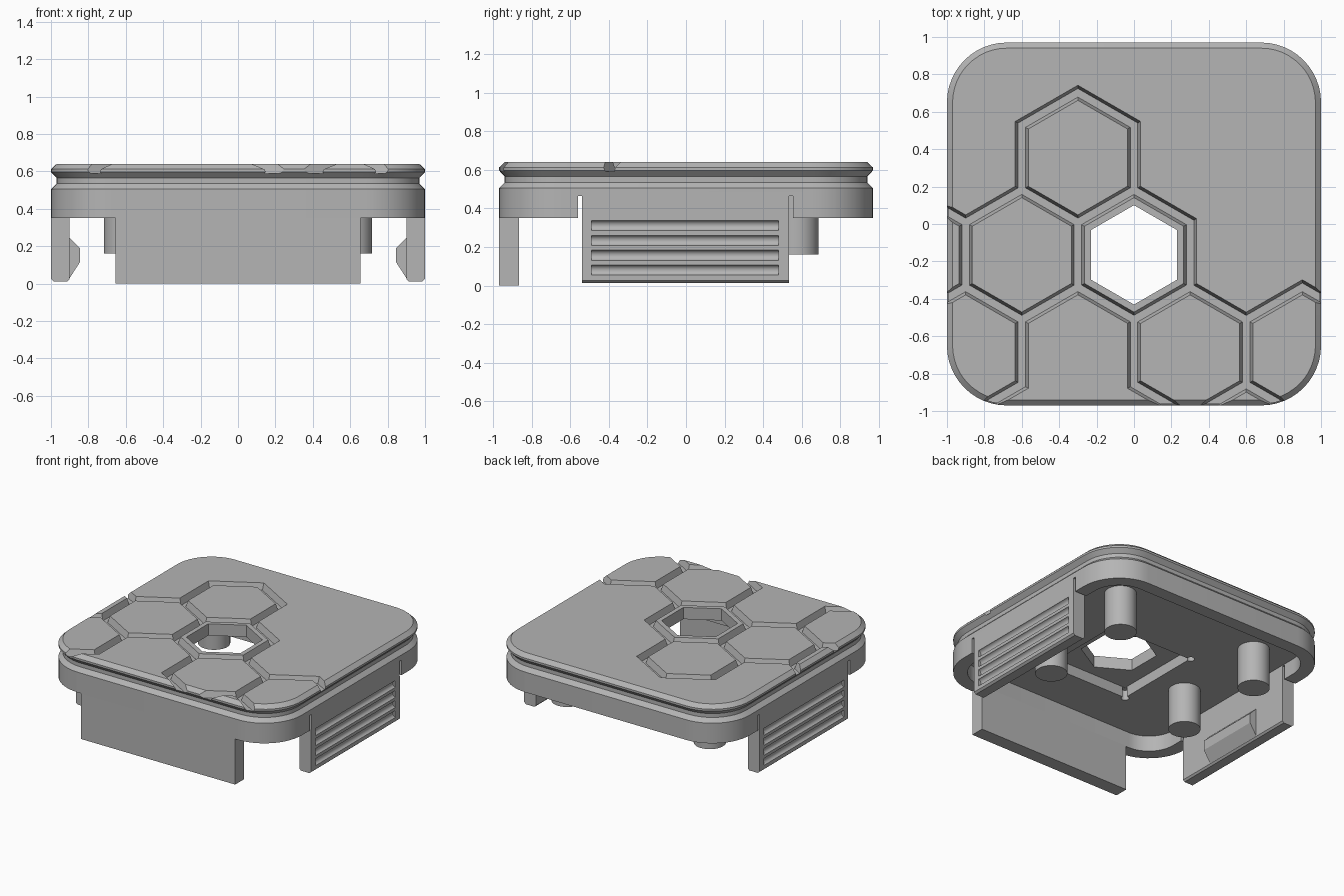
import bpy
import bmesh
from math import radians, cos, sin, pi

cube = bpy.data.objects.get("Cube")
if cube:
    bpy.data.objects.remove(cube, do_unlink=True)

grey = bpy.data.materials.new("plain grey")
grey.use_nodes = True
colour = (0.46, 0.46, 0.46, 1)
grey.diffuse_color = colour
grey.node_tree.nodes["Principled BSDF"].inputs["Base Color"].default_value = colour


def loft(name, loops):
    """Closed solid through equal-length loops of points, capped at both ends."""
    bm = bmesh.new()
    rings = [[bm.verts.new(p) for p in loop] for loop in loops]
    n = len(rings[0])
    for a, b in zip(rings, rings[1:]):
        for i in range(n):
            j = (i + 1) % n
            bm.faces.new((a[i], a[j], b[j], b[i]))
    bm.faces.new(rings[0][::-1])
    bm.faces.new(rings[-1])
    bmesh.ops.recalc_face_normals(bm, faces=bm.faces[:])
    mesh = bpy.data.meshes.new(name)
    bm.to_mesh(mesh)
    bm.free()
    mesh.materials.append(grey)
    obj = bpy.data.objects.new(name, mesh)
    bpy.context.collection.objects.link(obj)
    return obj


def box(name, x0, x1, y0, y1, z0, z1):
    corners = [(x0, y0), (x1, y0), (x1, y1), (x0, y1)]
    return loft(name, [[(x, y, z) for x, y in corners] for z in (z0, z1)])


def ring(cx, cy, z, radius, sides, turn=0.0):
    angles = [turn + 2 * pi * i / sides for i in range(sides)]
    return [(cx + radius * cos(a), cy + radius * sin(a), z) for a in angles]


def rod(name, cx, cy, z0, z1, radius, sides=40):
    return loft(name, [ring(cx, cy, z, radius, sides) for z in (z0, z1)])


def hexagon(name, cx, cy, z0, z1, a0, a1):
    """Hexagonal block with the given apothems at its bottom and top."""
    return loft(name, [ring(cx, cy, z, a / cos(pi / 6), 6, pi / 6)
                       for z, a in ((z0, a0), (z1, a1))])


def rounded(inset, z, radius=0.32, steps=12):
    points = []
    for k, (sx, sy) in enumerate([(1, 1), (-1, 1), (-1, -1), (1, -1)]):
        for i in range(steps + 1):
            a = pi / 2 * (k + i / steps)
            points.append((sx * (1 - radius) + (radius - inset) * cos(a),
                           sy * (0.97 - radius) + (radius - inset) * sin(a), z))
    return points


def combine(obj, tool, operation="DIFFERENCE", keep=False):
    mod = obj.modifiers.new("cut", "BOOLEAN")
    mod.operation = operation
    mod.solver = "EXACT"
    mod.object = tool
    bpy.context.view_layer.objects.active = obj
    bpy.ops.object.modifier_apply(modifier=mod.name)
    if not keep:
        bpy.data.objects.remove(tool, do_unlink=True)


parts = []
FLOOR, TOP, OVER = 0.59, 0.64, 0.66
HOLE_Y, ROW = -0.165, 0.52

# Lid: hollow skirt, waist groove and chamfered top edge
outline = [(0.1, 0.47), (0.1, 0.35), (0, 0.35), (0, 0.505), (0.03, 0.535),
           (0.03, 0.565), (0, 0.597), (0, 0.612), (0.03, TOP)]
lid = loft("lid", [rounded(i, z) for i, z in outline])
blank = loft("lid_blank", [rounded(i, z) for i, z in outline[2:]])
parts.append(lid)

# Honeycomb: sunken cells in the lid, each refilled by a smaller raised tile
cells = [(-0.3, 1), (0, 0), (-0.6, 0), (-1.2, 0),
         (-0.9, -1), (0.3, -1), (0.9, -1), (0.6, -2)]
for n, (x, row) in enumerate(cells):
    y = HOLE_Y + ROW * row
    combine(lid, hexagon("cell_cutter", x, y, FLOOR, OVER, 0.320, 0.341))
    tile = hexagon("hex_tile_%d" % (n + 1), x, y, FLOOR, OVER, 0.280, 0.259)
    combine(tile, blank, "INTERSECT", keep=True)
    if (x, row) == (0, 0):
        combine(tile, hexagon("hole_cutter", x, y, 0.5, 0.7, 0.23, 0.23))
    parts.append(tile)
bpy.data.objects.remove(blank, do_unlink=True)

# Hexagonal hole and the square pocket beneath it with relieved corners
combine(lid, hexagon("hole_cutter", 0, HOLE_Y, 0.4, 0.7, 0.23, 0.23))
combine(lid, box("pocket_cutter", -0.35, 0.35, HOLE_Y - 0.35, HOLE_Y + 0.35, 0.4, 0.55))
for sx in (-1, 1):
    for sy in (-1, 1):
        combine(lid, rod("corner_cutter", sx * 0.355, HOLE_Y + sy * 0.355,
                         0.4, 0.549, 0.028, 16))

# Slots in the skirt that free the side clips
for sx in (-1, 1):
    for y in (-0.55, 0.545):
        x0, x1 = sorted((sx * 0.88, sx * 1.05))
        combine(lid, box("slot_cutter", x0, x1, y - 0.011, y + 0.011, 0.3, 0.465))

# Front panel
parts.append(box("front_panel", -0.655, 0.655, -0.97, -0.865, 0, 0.35))

# Side clips with scooped finger grooves and an inner catch
for side, sx in (("left", 1), ("right", -1)):
    section = [(0.9, 0.35), (0.9, 0.025), (0.912, 0.012), (0.985, 0.012),
               (1, 0.025), (1, 0.35)]
    clip = loft(side + "_clip", [[(sx * x, y, z) for x, z in section]
                                 for y in (-0.54, 0.535)])
    for k in range(4):
        z = 0.08 + 0.077 * k
        scoop = loft("groove_cutter", [[(sx * 1.008 + px, y, z + pz)
                                        for px, pz, _ in ring(0, 0, 0, 0.028, 16)]
                                       for y in (-0.49, 0.48)])
        combine(clip, scoop)
    catch = [(0.9, 0.03), (0.845, 0.115), (0.845, 0.19), (0.9, 0.245)]
    parts += [clip, loft(side + "_catch", [[(sx * x, y, z) for x, z in catch]
                                           for y in (-0.25, 0.25)])]

# Round posts under the lid
for side, x in (("left", 0.605), ("right", -0.605)):
    for place, y in (("back", 0.575), ("middle", -0.175)):
        parts.append(rod("%s_%s_post" % (side, place), x, y, 0.16, 0.472, 0.112))

# Smooth rounded surfaces, keep the edges sharp
bpy.ops.object.select_all(action="DESELECT")
for obj in parts:
    obj.select_set(True)
bpy.context.view_layer.objects.active = lid
bpy.ops.object.shade_smooth_by_angle(angle=radians(28))
